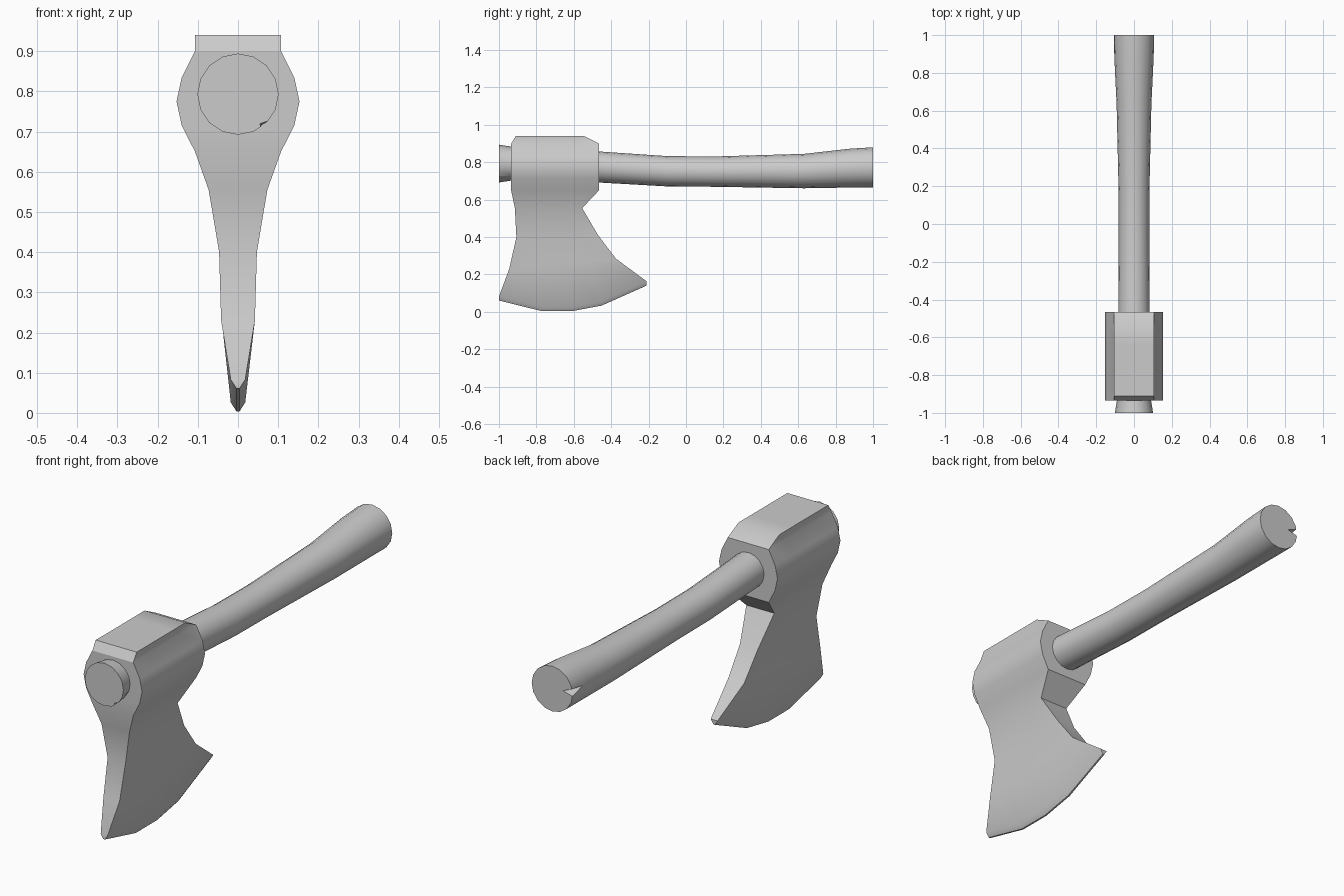
import bpy, bmesh, math
from mathutils import Vector

if "Cube" in bpy.data.objects:
    bpy.data.objects.remove(bpy.data.objects["Cube"])


def finish(name, bm, angle=30):
    bmesh.ops.recalc_face_normals(bm, faces=bm.faces)
    me = bpy.data.meshes.new(name)
    bm.to_mesh(me)
    bm.free()
    ob = bpy.data.objects.new(name, me)
    bpy.context.collection.objects.link(ob)
    bpy.ops.object.select_all(action='DESELECT')
    ob.select_set(True)
    bpy.context.view_layer.objects.active = ob
    if angle:
        bpy.ops.object.shade_smooth_by_angle(angle=math.radians(angle))
    return ob


def skin(bm, a, b, closed=True):
    n = len(a)
    for i in range(n if closed else n - 1):
        j = (i + 1) % n
        bm.faces.new((a[i], a[j], b[j], b[i]))


# Axe head: stacked loops, (half width, front y, front z, back y, back z)
rows = [
    (.107, -.91, .94, -.545, .94),
    (.107, -.935, .90, -.465, .90),
    (.14, -.935, .835, -.465, .835),
    (.153, -.935, .775, -.465, .775),
    (.14, -.935, .715, -.465, .715),
    (.107, -.935, .65, -.465, .65),
    (.073, -.915, .555, -.555, .555),
    (.047, -.907, .40, -.47, .41),
    (.042, -.945, .23, -.375, .285),
]
edge = [(-1, .065), (-.77, .008), (-.61, .008), (-.45, .038), (-.21, .145)]
layers = [(hw, [(fy + (by - fy) * t / 4, fz + (bz - fz) * t / 4) for t in range(5)])
          for hw, fy, fz, by, bz in rows]
layers.append((.018, [(y, z + .018) for y, z in edge]))
layers.append((.004, [(y, z - .004) for y, z in edge]))

bm = bmesh.new()
loops = []
for hw, pts in layers:
    loops.append([bm.verts.new((hw, y, z)) for y, z in pts] +
                 [bm.verts.new((-hw, y, z)) for y, z in reversed(pts)])
for a, b in zip(loops, loops[1:]):
    skin(bm, a, b)
for lp in (loops[0], loops[-1]):
    for i in range(4):
        bm.faces.new((lp[i], lp[i + 1], lp[8 - i], lp[9 - i]))
finish("axe_head", bm)

# Handle: 16-sided sections along y, (y, centre z, radius)
sections = [(-1, .793, .101), (-.93, .793, .09), (-.47, .775, .083), (-.1, .752, .081),
            (.15, .75, .081), (.63, .753, .092), (.88, .769, .104), (1, .773, .107)]
bm = bmesh.new()
rings = [[bm.verts.new((r * math.cos(k * math.tau / 16), y, zc + r * math.sin(k * math.tau / 16)))
          for k in range(16)] for y, zc, r in sections]
for a, b in zip(rings, rings[1:]):
    skin(bm, a, b)
bm.faces.new(rings[0])
bm.faces.new(rings[-1])
handle = finish("handle", bm, 0)

# Splits chipped into both handle ends
splits = [
    [(-.05, 1.01, .778), (-.13, 1.01, .81), (-.13, 1.01, .757), (-.108, .91, .785)],
    [(.052, -1.01, .722), (.10, -1.01, .738), (.055, -1.01, .68), (.07, -.95, .71)],
]
for pts in splits:
    bm = bmesh.new()
    vs = [bm.verts.new(p) for p in pts]
    for f in ((0, 1, 2), (0, 1, 3), (1, 2, 3), (2, 0, 3)):
        bm.faces.new([vs[i] for i in f])
    cutter = finish("split_cutter", bm, 0)
    cutter.hide_render = True
    mod = handle.modifiers.new("split", 'BOOLEAN')
    mod.operation = 'DIFFERENCE'
    mod.solver = 'EXACT'
    mod.object = cutter
    bpy.context.view_layer.objects.active = handle
    bpy.ops.object.modifier_apply(modifier=mod.name)
    bpy.data.objects.remove(cutter)

handle.select_set(True)
bpy.context.view_layer.objects.active = handle
bpy.ops.object.shade_smooth_by_angle(angle=math.radians(35))
